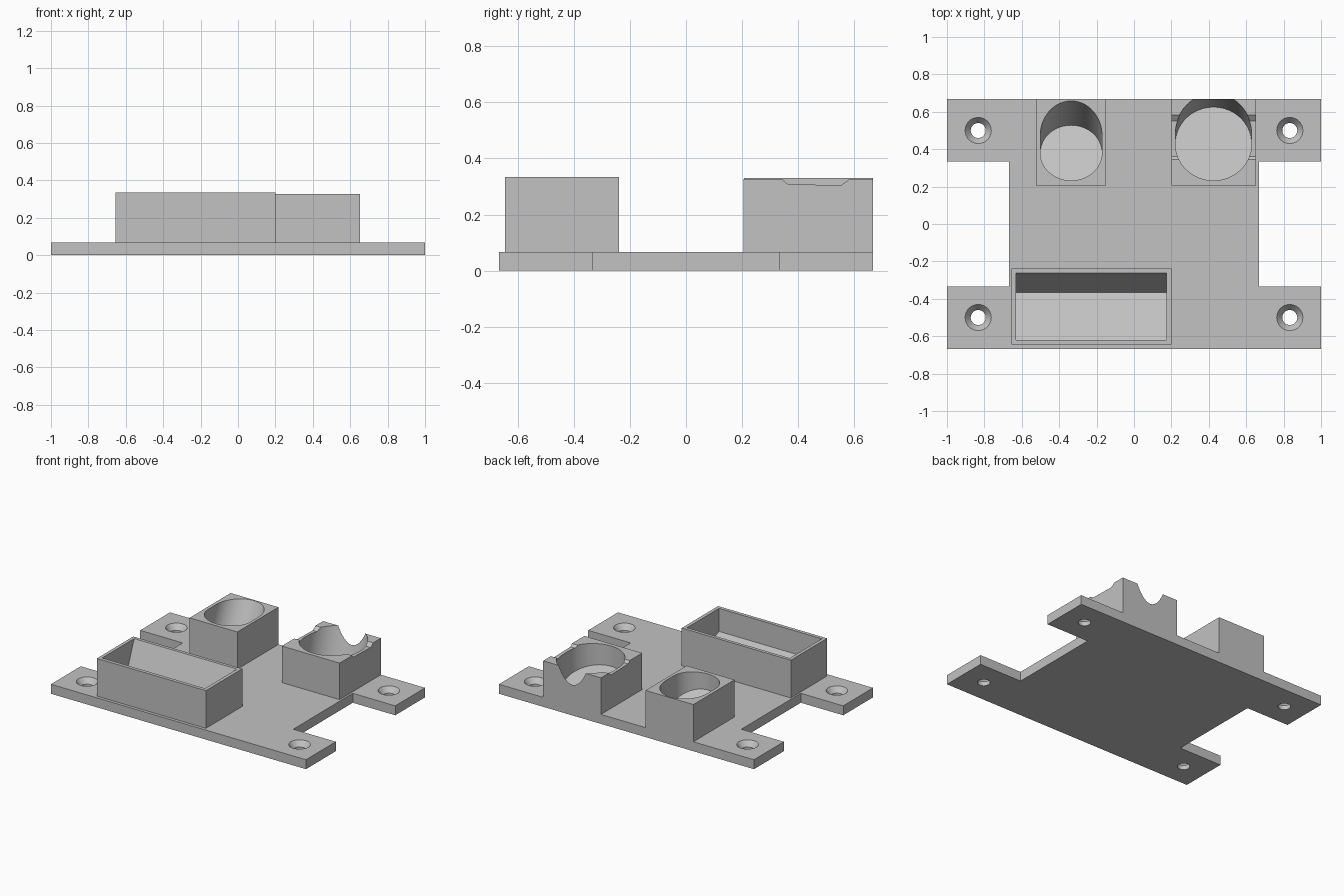
import bpy, bmesh, math
from mathutils import Vector

cube = bpy.data.objects.get("Cube")
if cube:
    bpy.data.objects.remove(cube, do_unlink=True)

grey = bpy.data.materials.new("plain grey")
grey.use_nodes = True
COLOR = (0.54, 0.54, 0.54, 1)
grey.diffuse_color = COLOR
grey.node_tree.nodes["Principled BSDF"].inputs["Base Color"].default_value = COLOR

PLATE_TOP = 0.067


def make(name, bm):
    bmesh.ops.recalc_face_normals(bm, faces=bm.faces)
    mesh = bpy.data.meshes.new(name)
    bm.to_mesh(mesh)
    bm.free()
    obj = bpy.data.objects.new(name, mesh)
    bpy.context.collection.objects.link(obj)
    mesh.materials.append(grey)
    return obj


def prism(name, outline, offset):
    """Extrude a closed outline of 3D points along an offset."""
    bm = bmesh.new()
    face = bm.faces.new([bm.verts.new(p) for p in outline])
    new = bmesh.ops.extrude_face_region(bm, geom=[face])["geom"]
    bmesh.ops.translate(bm, vec=offset, verts=[v for v in new if isinstance(v, bmesh.types.BMVert)])
    return make(name, bm)


def block(name, x0, x1, y0, y1, top):
    base = [(x0, y0, PLATE_TOP), (x1, y0, PLATE_TOP), (x1, y1, PLATE_TOP), (x0, y1, PLATE_TOP)]
    return prism(name, base, (0, 0, top - PLATE_TOP))


def seat_cutter(outline, x, back_y, tilt):
    """Tilted seat floor, swept both straight up and along its own normal."""
    reach = max(p[1] for p in outline)
    up = Vector((0, 0, 0.7))
    normal = Vector((0, math.tan(tilt), 1)) * 0.7
    floor = [Vector((x + px, back_y + (py - reach) * math.cos(tilt),
                     PLATE_TOP + 0.003 + (reach - py) * math.sin(tilt))) for px, py in outline]
    bm = bmesh.new()
    for shift in (Vector(), up, normal):
        for p in floor:
            bm.verts.new(p + shift)
    bmesh.ops.convex_hull(bm, input=bm.verts)
    bmesh.ops.dissolve_limit(bm, angle_limit=0.01, verts=bm.verts, edges=bm.edges)
    return make("seat_cutter", bm)


def cut(obj, cutter):
    mod = obj.modifiers.new("cut", 'BOOLEAN')
    mod.operation = 'DIFFERENCE'
    mod.solver = 'EXACT'
    mod.object = cutter
    bpy.context.view_layer.objects.active = obj
    bpy.ops.object.modifier_apply(modifier=mod.name)
    bpy.data.objects.remove(cutter, do_unlink=True)


def smooth(obj):
    bpy.ops.object.select_all(action='DESELECT')
    obj.select_set(True)
    bpy.context.view_layer.objects.active = obj
    bpy.ops.object.shade_smooth_by_angle(angle=math.radians(25))


def circle(r, n=64):
    return [(r * math.cos(math.tau * i / n), r * math.sin(math.tau * i / n)) for i in range(n)]


# Base plate: quarter outline mirrored into an H shape
W, D, NX, NY = 1.0, 0.667, 0.667, 0.333
quarter = [(NX, NY), (W, NY), (W, D)]
right = [(x, -y) for x, y in reversed(quarter)] + quarter
outline = right + [(-x, y) for x, y in reversed(right)]
plate = prism("base_plate", [(x, y, 0) for x, y in outline], (0, 0, PLATE_TOP))

# Countersunk screw holes in the four ears
for sx in (-1, 1):
    for sy in (-1, 1):
        bm = bmesh.new()
        rings = [[bm.verts.new((sx * 0.833 + x, sy * 0.5 + y, z)) for x, y in circle(r, 32)]
                 for r, z in ((0.04, -0.05), (0.04, 0.03), (0.07, PLATE_TOP), (0.07, 0.12))]
        bm.faces.new(rings[0])
        bm.faces.new(rings[-1])
        for a, b in zip(rings, rings[1:]):
            for i in range(32):
                j = (i + 1) % 32
                bm.faces.new((a[i], a[j], b[j], b[i]))
        cut(plate, make("screw_cutter", bm))
smooth(plate)

# Long front housing with a tilted rectangular seat
front_housing = block("front_housing", -0.655, 0.2, -0.645, -0.238, 0.334)
half_w, half_d = 0.403, 0.137
rect = [(-half_w, -half_d), (half_w, -half_d), (half_w, half_d), (-half_w, half_d)]
cut(front_housing, seat_cutter(rect, -0.228, -0.365, math.radians(21.5)))

# Rear housing with a tilted round seat
round_housing = block("rear_right_housing", -0.525, -0.15, 0.207, D, 0.331)
cut(round_housing, seat_cutter(circle(0.165), -0.336, 0.528, math.radians(26.5)))
smooth(round_housing)

# Rear housing with a wider seat that breaks out through the back
wide_housing = block("rear_left_housing", 0.2, 0.653, 0.205, D, 0.326)
cut(wide_housing, seat_cutter(circle(0.204), 0.425, 0.625, math.radians(16)))

# Shallow slot across the wide housing
slot = [(0.34, 0.34), (0.346, 0.322), (0.362, 0.309), (0.552, 0.304), (0.582, 0.326), (0.59, 0.34)]
cut(wide_housing, prism("slot_cutter", [(0.1, y, z) for y, z in slot], (0.7, 0, 0)))
smooth(wide_housing)
